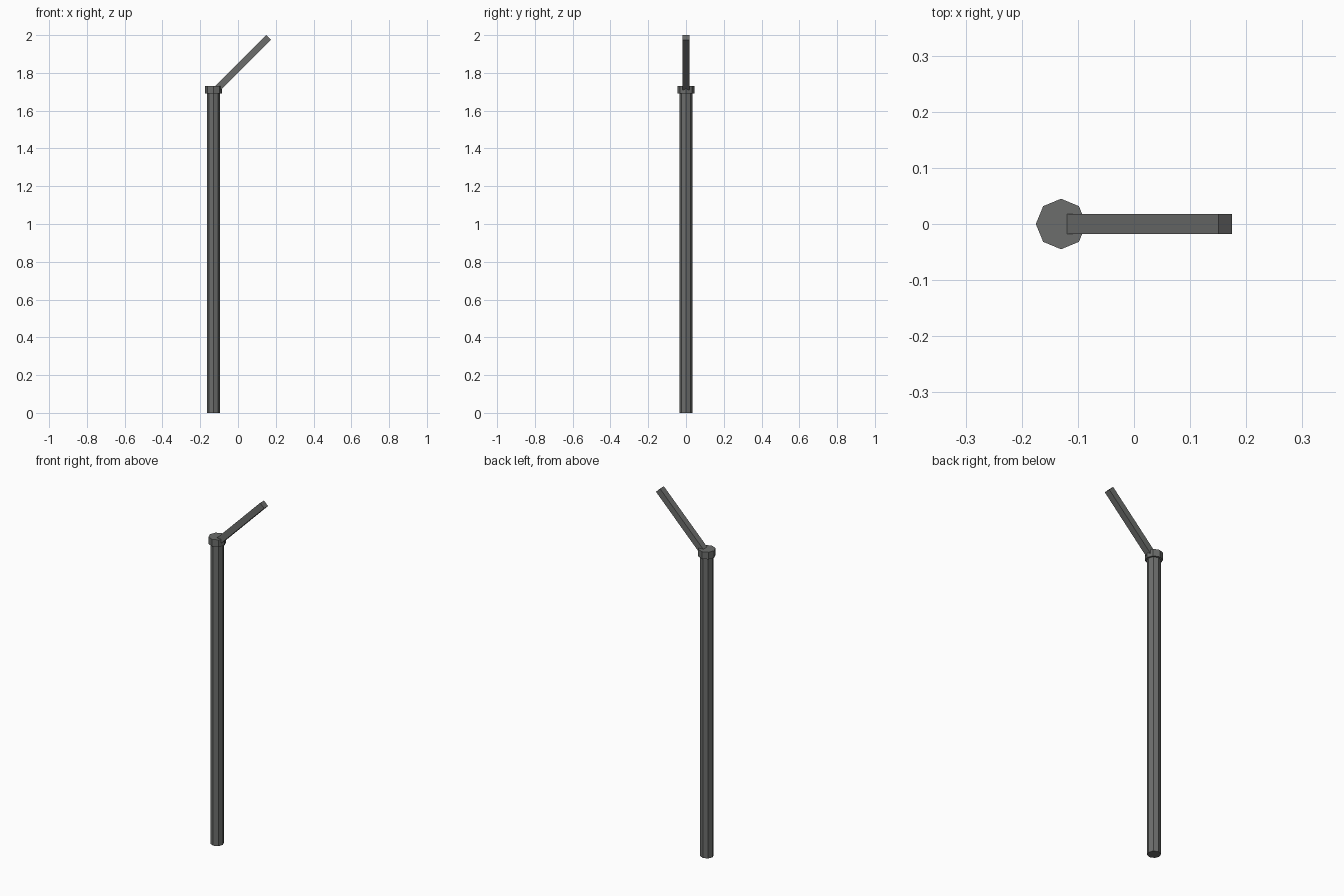
import bpy, math

if "Cube" in bpy.data.objects:
    bpy.data.objects.remove(bpy.data.objects["Cube"])

metal = bpy.data.materials.new("dark grey metal")
metal.diffuse_color = (0.15, 0.155, 0.15, 1)
metal.use_nodes = True
metal.node_tree.nodes["Principled BSDF"].inputs["Base Color"].default_value = metal.diffuse_color

POST_X = -0.13


def finish(name):
    ob = bpy.context.object
    ob.name = name
    ob.data.materials.append(metal)
    return ob


def octagon(name, radius, z0, z1):
    """Eight-sided upright cylinder with corners on the x and y axes."""
    bpy.ops.mesh.primitive_cylinder_add(vertices=8, radius=radius, depth=z1 - z0,
                                        location=(POST_X, 0, (z0 + z1) / 2))
    return finish(name)


# upright post and the collar on top of it
octagon("post", 0.035, 0.0, 1.70)
octagon("collar", 0.045, 1.69, 1.73)

# square bar leaning out of the collar at 45 degrees
T, L = 0.035, 0.382
bpy.ops.mesh.primitive_cube_add(size=1, location=(0.0275, 0, 1.8525),
                                rotation=(0, -math.pi / 4, 0))
bpy.context.object.scale = (L, T, T)
finish("slanted_arm")
